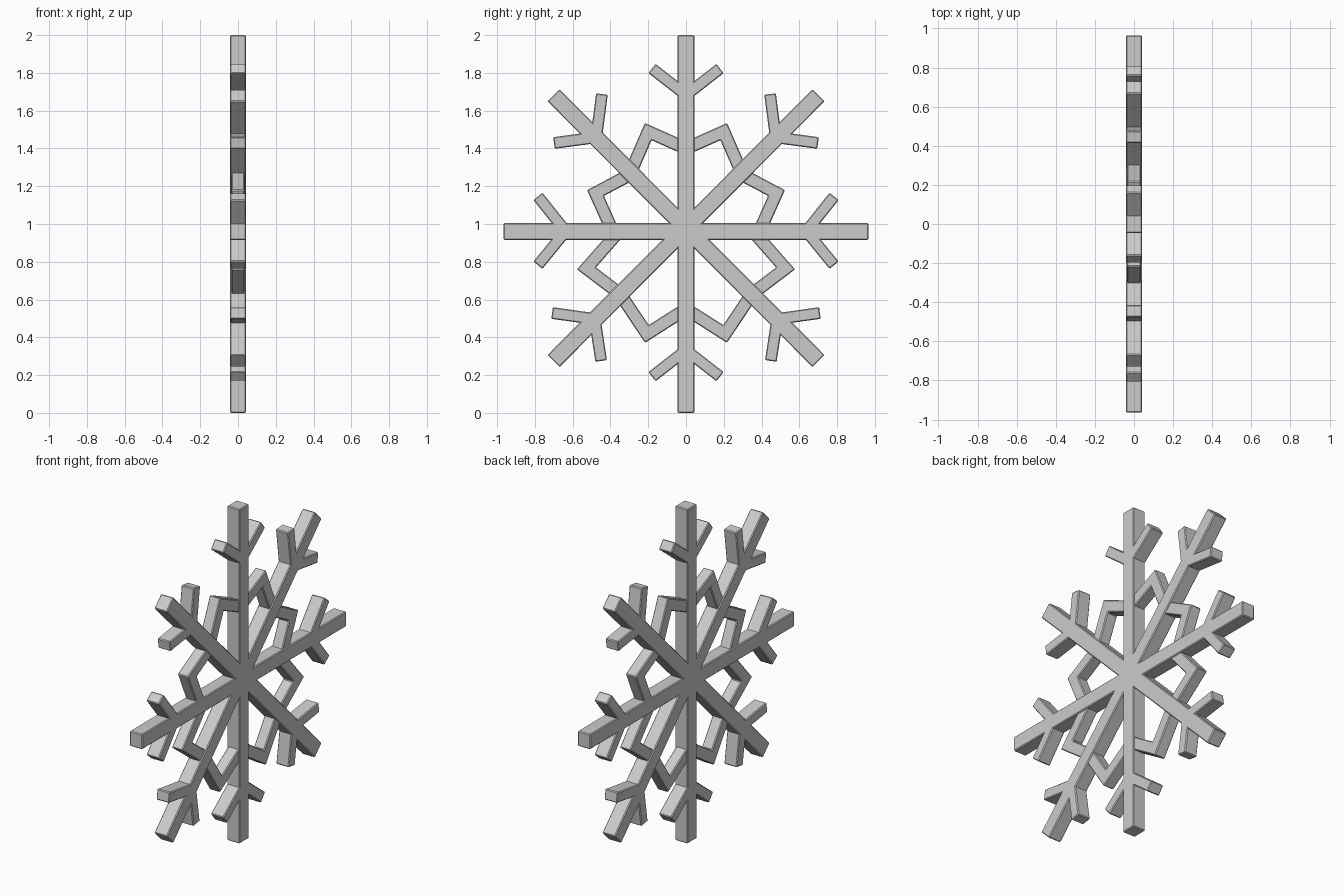
import bpy, bmesh
from mathutils import Vector

if "Cube" in bpy.data.objects:
    bpy.data.objects.remove(bpy.data.objects["Cube"])


def ribbon(name, pts, width, half_thick):
    """Mitred strip along a (y, z) path, extruded along x, with a tiny bevel."""
    p = [Vector(q) for q in pts]
    dirs = [(b - a).normalized() for a, b in zip(p, p[1:])]
    left, right = [], []
    for i, q in enumerate(p):
        d0, d1 = dirs[max(i - 1, 0)], dirs[min(i, len(dirs) - 1)]
        n0, n1 = Vector((-d0.y, d0.x)), Vector((-d1.y, d1.x))
        off = (n0 + n1) * (width / 2) / (1 + n0.dot(n1))
        left.append(q + off)
        right.append(q - off)
    bm = bmesh.new()
    base = bm.faces.new([bm.verts.new((-half_thick, v.x, v.y)) for v in left + right[::-1]])
    ext = bmesh.ops.extrude_face_region(bm, geom=[base])["geom"]
    bmesh.ops.translate(bm, vec=(2 * half_thick, 0, 0),
                        verts=[g for g in ext if isinstance(g, bmesh.types.BMVert)])
    bmesh.ops.recalc_face_normals(bm, faces=bm.faces)
    bmesh.ops.bevel(bm, geom=list(bm.edges), offset=0.005, segments=1,
                    affect='EDGES', profile=0.5)
    me = bpy.data.meshes.new(name)
    bm.to_mesh(me)
    bm.free()
    ob = bpy.data.objects.new(name, me)
    bpy.context.collection.objects.link(ob)
    return ob


T = 0.042          # frame half thickness
W, TW = 0.09, 0.062  # arm and twig widths

# Main arms: upright, crossbar, two diagonals
frame = ribbon("snowflake_frame", [(0, 0), (0, 2)], W, T)
parts = [ribbon("crossbar", [(-0.965, 0.96), (0.965, 0.96)], W, T)]
for s in (-1, 1):
    parts.append(ribbon("diagonal", [(-0.701 * s, 0.275), (0.701 * s, 1.681)], W, T))

# Upright's V-shaped twigs
for tip, base in ((1.823, 1.683), (0.192, 0.332)):
    parts.append(ribbon("twigs", [(-0.18, tip), (0, base), (0.18, tip)], TW, T))

# Side and diagonal twigs, mirrored left and right
side_twigs = [
    [(0.784, 1.146), (0.637, 0.962), (0.784, 0.782)],
    [(0.445, 1.688), (0.475, 1.459), (0.699, 1.429)],
    [(0.709, 0.529), (0.483, 0.497), (0.449, 0.275)],
]
for s in (-1, 1):
    for path in side_twigs:
        parts.append(ribbon("twigs", [(s * y, z) for y, z in path], TW, T))

# Merge the flush arms and twigs into one clean body
bpy.context.view_layer.objects.active = frame
for ob in parts:
    mod = frame.modifiers.new("union", 'BOOLEAN')
    mod.operation, mod.solver, mod.object = 'UNION', 'EXACT', ob
    bpy.ops.object.modifier_apply(modifier=mod.name)
    bpy.data.objects.remove(ob)

# Inner star of slightly thinner chevrons between the arms
chevrons = [
    [(0, 1.40), (0.200, 1.489), (0.293, 1.275)],
    [(0.293, 1.263), (0.479, 1.164), (0.389, 0.963)],
    [(0.353, 0.963), (0.527, 0.765), (0.349, 0.63)],
    [(0.349, 0.63), (0.207, 0.418), (0, 0.55)],
]
for s, side in ((-1, "left"), (1, "right")):
    for i, path in enumerate(chevrons):
        ribbon(f"chevron_{side}_{i + 1}", [(s * y, z) for y, z in path], 0.069, 0.035)
